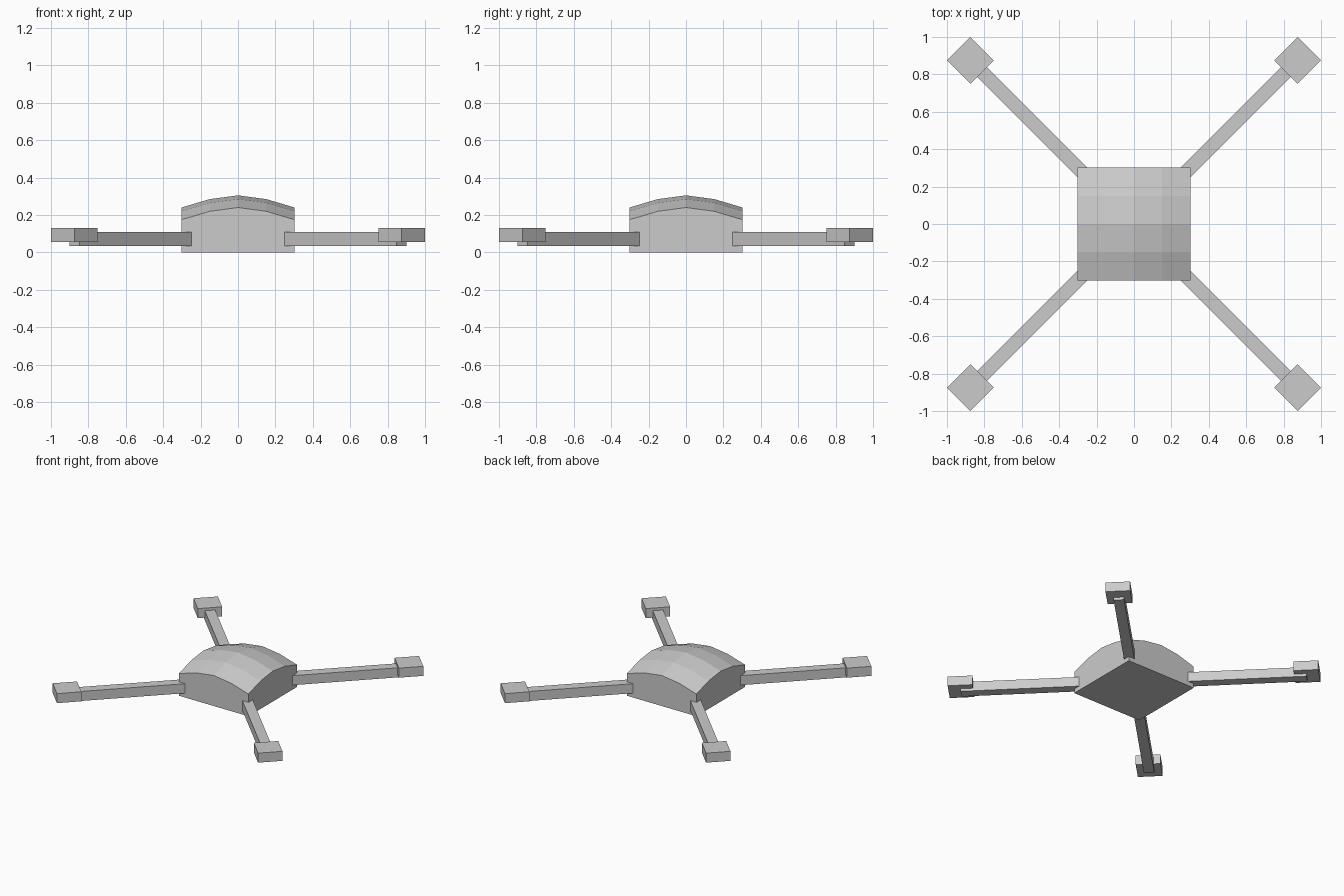
import bpy, bmesh
from math import pi, sqrt
from mathutils import Matrix

if "Cube" in bpy.data.objects:
    bpy.data.objects.remove(bpy.data.objects["Cube"])


def finish(bm, name):
    bmesh.ops.recalc_face_normals(bm, faces=bm.faces)
    mesh = bpy.data.meshes.new(name)
    bm.to_mesh(mesh)
    bm.free()
    obj = bpy.data.objects.new(name, mesh)
    bpy.context.collection.objects.link(obj)
    return obj


def diagonal_box(name, r0, r1, width, z0, z1, angle):
    # Box running outward from radius r0 to r1, turned about the centre
    bm = bmesh.new()
    m = (Matrix.Rotation(angle, 4, 'Z')
         @ Matrix.Translation(((r0 + r1) / 2, 0, (z0 + z1) / 2))
         @ Matrix.Diagonal((r1 - r0, width, z1 - z0, 1)))
    bmesh.ops.create_cube(bm, size=1, matrix=m)
    return finish(bm, name)


# Body: square block with a 4 x 4 faceted dome on top
drop = {0: 0.0, 1: 0.02, 2: 0.065}
bm = bmesh.new()
bmesh.ops.create_grid(bm, x_segments=4, y_segments=4, size=0.302)
top = list(bm.verts)
rim = [e for e in bm.edges if e.is_boundary]
walls = bmesh.ops.extrude_edge_only(bm, edges=rim)['geom']
base_edges = [g for g in walls if isinstance(g, bmesh.types.BMEdge)]
bmesh.ops.contextual_create(bm, geom=base_edges)
for v in top:
    i, j = (round(abs(c) / 0.151) for c in (v.co.x, v.co.y))
    v.co.z = 0.305 - drop[i] - drop[j]
finish(bm, "body")

# Four diagonal arms, each with a motor block at the tip
reach = 0.875 * sqrt(2)
half = 0.125 / sqrt(2)
for k, corner in enumerate(("back_right", "back_left", "front_left", "front_right")):
    a = pi / 4 + k * pi / 2
    diagonal_box(corner + "_arm", 0.28, reach, 0.075, 0.034, 0.109, a)
    diagonal_box(corner + "_motor", reach - half, reach + half, 2 * half, 0.055, 0.13, a)
